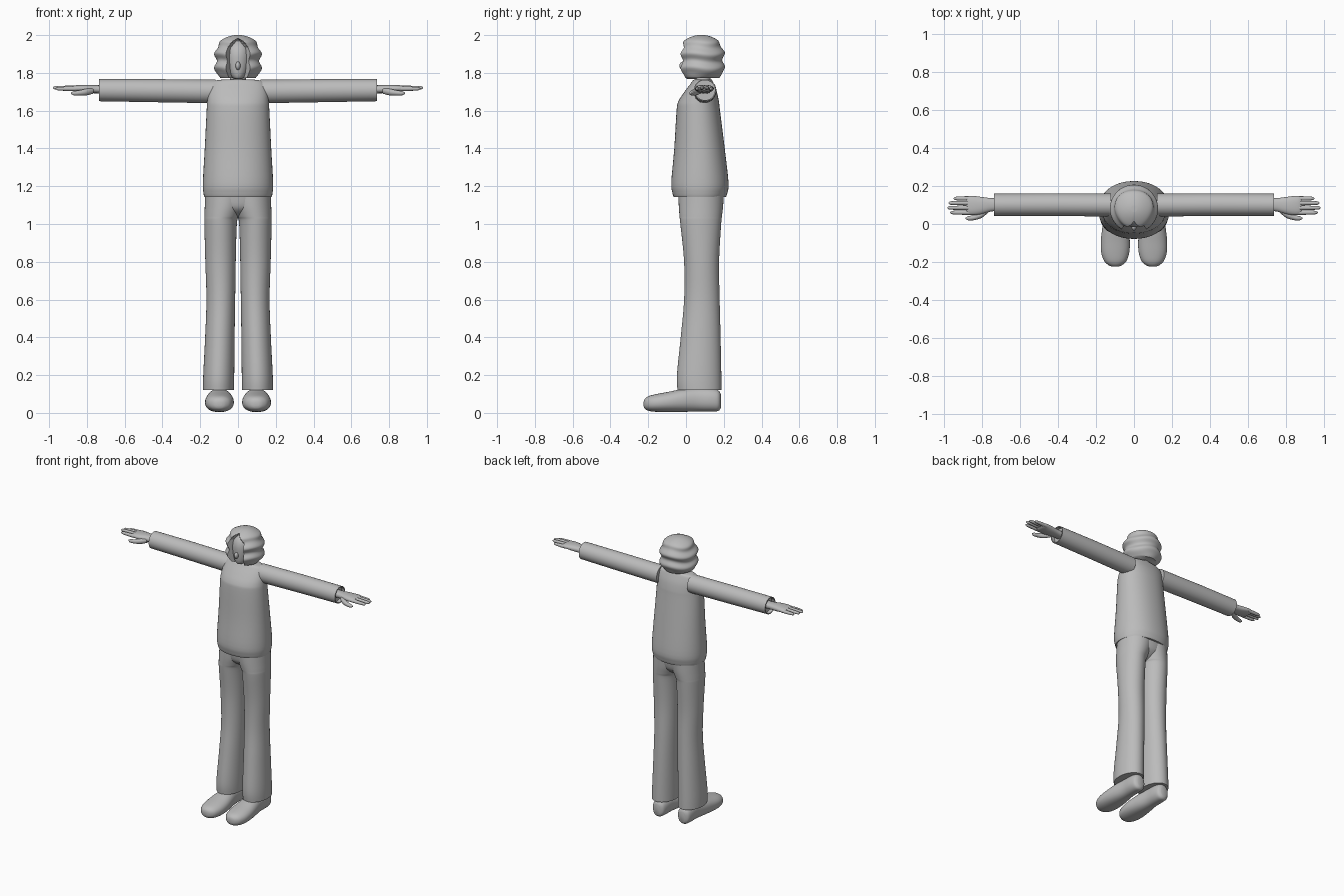
import bpy, bmesh, math

grey = bpy.data.materials.new("plain grey")
grey.diffuse_color = (0.50, 0.50, 0.50, 1)


def finish(name, bm, angle=40):
    bmesh.ops.recalc_face_normals(bm, faces=bm.faces)
    me = bpy.data.meshes.new(name)
    bm.to_mesh(me)
    bm.free()
    me.materials.append(grey)
    ob = bpy.data.objects.new(name, me)
    bpy.context.collection.objects.link(ob)
    bpy.ops.object.select_all(action='DESELECT')
    ob.select_set(True)
    bpy.context.view_layer.objects.active = ob
    bpy.ops.object.shade_smooth_by_angle(angle=math.radians(angle))
    return ob


def skin(bm, loops):
    """Bridge equal closed loops of points and cap both ends."""
    vs = [[bm.verts.new(p) for p in loop] for loop in loops]
    n = len(vs[0])
    for a, b in zip(vs, vs[1:]):
        for i in range(n):
            j = (i + 1) % n
            bm.faces.new((a[i], a[j], b[j], b[i]))
    bm.faces.new(vs[0])
    bm.faces.new(vs[-1])


def spline(keys, steps):
    out = []
    for i in range(len(keys) - 1):
        p = [keys[max(0, min(len(keys) - 1, i + k))] for k in (-1, 0, 1, 2)]
        for s in range(steps):
            t = s / steps
            out.append([0.5 * (2 * b + (c - a) * t + (2 * a - 5 * b + 4 * c - d) * t * t
                               + (3 * b - a - 3 * c + d) * t ** 3) for a, b, c, d in zip(*p)])
    return out + [list(keys[-1])]


def loft(name, axis, keys, side=1, segs=32, steps=4, power=2.0):
    """Keys: (station, low a, high a, low b, high b) across the given axis."""
    loops = []
    for t, a0, a1, b0, b1 in spline(keys, steps):
        loop = []
        for i in range(segs):
            u = 2 * math.pi * i / segs
            c, s = math.cos(u), math.sin(u)
            c = math.copysign(abs(c) ** (2 / power), c)
            s = math.copysign(abs(s) ** (2 / power), s)
            a, b = (a0 + a1) / 2 + c * (a1 - a0) / 2, (b0 + b1) / 2 + s * (b1 - b0) / 2
            x, y, z = {'x': (t, a, b), 'y': (a, t, b), 'z': (a, b, t)}[axis]
            loop.append((x * side, y, z))
        loops.append(loop)
    bm = bmesh.new()
    skin(bm, loops)
    return finish(name, bm)


def ball(name, centre, radii):
    bm = bmesh.new()
    bmesh.ops.create_uvsphere(bm, u_segments=32, v_segments=20, radius=1)
    for v in bm.verts:
        v.co = [c + r * k for c, r, k in zip(centre, radii, v.co)]
    return finish(name, bm)


# Jumper body
body = [(1.143, .178, -.065, .212), (1.165, .183, -.072, .219), (1.22, .186, -.078, .225),
        (1.40, .176, -.062, .205), (1.60, .166, -.050, .180), (1.65, .163, -.040, .174),
        (1.70, .158, -.008, .163), (1.74, .146, .022, .148), (1.758, .125, .035, .14),
        (1.766, .07, .045, .135)]
loft("jumper_body", 'z', [(z, -w, w, a, b) for z, w, a, b in body], segs=48, power=2.15)

# Hips joining the two legs
hips = [(1.03, .03, .05, .11), (1.045, .08, .02, .14), (1.07, .13, -.015, .17),
        (1.10, .165, -.033, .19), (1.16, .175, -.042, .202)]
loft("hips", 'z', [(z, -w, w, a, b) for z, w, a, b in hips], segs=48)

# Neck, face and nose
loft("neck", 'z', [(1.72, -.05, .05, .035, .14), (1.77, -.042, .042, .05, .13),
                   (1.83, -.042, .042, .05, .13)])
loft("face", 'z', [(1.768, -.012, .012, .01, .06), (1.774, -.03, .03, -.003, .09),
                   (1.80, -.05, .05, -.012, .12), (1.85, -.066, .066, -.016, .14),
                   (1.90, -.07, .07, -.015, .15), (1.94, -.062, .062, .0, .14),
                   (1.97, -.03, .03, .03, .11)])
ball("nose", (0, -.016, 1.838), (.013, .019, .022))

# Wavy hair with a centre parting and a front opening around the face
bm = bmesh.new()
loops, N, M = [], 112, 44
for k in range(M + 1):
    z = 1.774 + .226 * math.sin(math.pi / 2 * k / M)
    t = max(0, (z - 1.89) / .111)
    low = max(0, (1.805 - z) / .03)
    base = .119 * max(.02, 1 - t ** 2.4) ** .5 - .022 * low ** 2
    half = .50 * max(0, min(1, (1.982 - z) / .05)) ** .6
    loop = []
    for i in range(N):
        a = 2 * math.pi * (i + .5) / N
        d = min(a, 2 * math.pi - a)
        wave = math.cos(2 * math.pi * (z - 1.826) / .074 + .5 * math.cos(3 * a))
        r = base + .0075 * wave * min(1, 2.2 * (1 - t * .8)) * (base / .119)
        r -= .006 * math.exp(-(d / .10) ** 2) * (base / .119)
        if d < half:
            r = min(r, .045)
        loop.append((r * math.sin(a), .08 - r * math.cos(a), z))
    loops.append(loop)
skin(bm, loops)
finish("hair", bm, 50)

leg = [(.12, .022, .185, -.045, .188), (.20, .020, .184, -.048, .187),
       (.40, .018, .174, -.028, .183), (.60, .015, .167, -.010, .178),
       (.80, .012, .173, -.010, .175), (1.0, .006, .178, -.030, .186),
       (1.04, -.006, .178, -.034, .19), (1.09, -.03, .176, -.038, .196),
       (1.15, -.05, .174, -.040, .20)]
shoe = [(-.224, .085, .112, .035, .06), (-.217, .064, .132, .021, .076),
        (-.195, .040, .156, .010, .090), (-.15, .025, .172, .005, .101),
        (-.09, .022, .174, .004, .112), (-.02, .03, .166, .005, .126),
        (.06, .045, .152, .008, .132), (.13, .048, .15, .008, .13),
        (.17, .056, .142, .010, .12), (.184, .075, .122, .025, .10)]
palm = [(.70, .068, .135, 1.69, 1.735), (.75, .066, .136, 1.692, 1.735),
        (.80, .052, .142, 1.693, 1.737), (.84, .047, .147, 1.698, 1.736),
        (.87, .050, .146, 1.702, 1.732), (.883, .062, .135, 1.710, 1.725)]

for side, tag in ((1, "left"), (-1, "right")):
    loft(tag + "_trouser_leg", 'z', leg, side, 40, 5)
    loft(tag + "_shoe", 'y', shoe, side, 32, 4, 2.25)
    # Sleeve with a recessed cuff
    loft(tag + "_sleeve", 'x', [(.12, .04, .16, 1.640, 1.764), (.16, .04, .16, 1.640, 1.764),
                                (.45, .042, .161, 1.645, 1.767), (.735, .042, .159, 1.650, 1.767),
                                (.735, .048, .153, 1.656, 1.761), (.71, .048, .153, 1.656, 1.761)],
         side, 32, 1)
    # Hand with four fingers and a thumb
    loft(tag + "_palm", 'x', palm, side, 24, 3, 2.3)
    for n, (y, tip, z) in enumerate(((.060, .965, 1.716), (.085, .980, 1.721),
                                     (.110, .974, 1.720), (.134, .948, 1.715))):
        r = .0115
        loft(f"{tag}_finger_{n + 1}", 'x',
             [(x, y - r * k, y + r * k, z - r * k, z + r * k) for x, k in
              ((.85, 1), (.89, 1.02), (tip - .02, .85), (tip - .006, .6), (tip, .15))],
             side, 14, 3)
    loft(tag + "_thumb", 'x',
         [(x, y - r, y + r, z - r, z + r) for x, y, z, r in
          ((.765, .075, 1.705, .015), (.80, .050, 1.699, .018), (.84, .034, 1.694, .014),
           (.87, .030, 1.692, .011), (.884, .030, 1.692, .003))], side, 14, 3)
